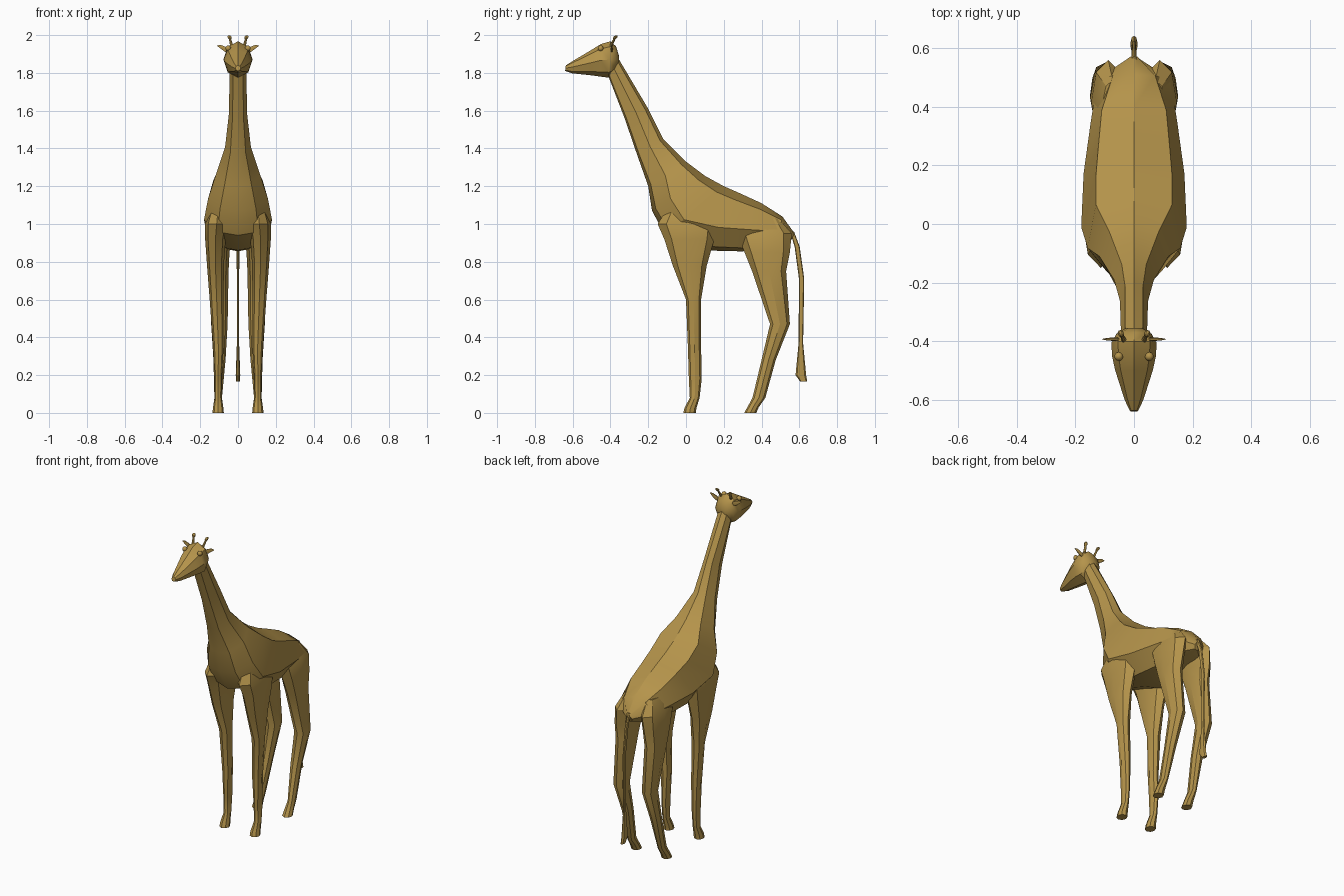
import bpy, bmesh, math
from mathutils import Vector

cube = bpy.data.objects.get("Cube")
if cube:
    bpy.data.objects.remove(cube, do_unlink=True)

# Single tan colour
tan = bpy.data.materials.new("golden_tan")
tan.use_nodes = True
tan.diffuse_color = (0.46, 0.295, 0.07, 1)
bsdf = tan.node_tree.nodes["Principled BSDF"]
bsdf.inputs["Base Color"].default_value = tan.diffuse_color
bsdf.inputs["Roughness"].default_value = 0.9


def loft(name, rings, smooth=30):
    """Skin a list of equal point rings and cap both ends."""
    bm = bmesh.new()
    rows = [[bm.verts.new(p) for p in ring] for ring in rings]
    n = len(rows[0])
    for a, b in zip(rows, rows[1:]):
        for i in range(n):
            j = (i + 1) % n
            bm.faces.new((a[i], a[j], b[j], b[i]))
    bm.faces.new(rows[0])
    bm.faces.new(rows[-1])
    bmesh.ops.recalc_face_normals(bm, faces=bm.faces)
    mesh = bpy.data.meshes.new(name)
    bm.to_mesh(mesh)
    bm.free()
    mesh.materials.append(tan)
    obj = bpy.data.objects.new(name, mesh)
    bpy.context.collection.objects.link(obj)
    bpy.ops.object.select_all(action='DESELECT')
    obj.select_set(True)
    bpy.context.view_layer.objects.active = obj
    bpy.ops.object.shade_smooth_by_angle(angle=math.radians(smooth))
    return obj


def oval(centre, u, v, n=8):
    """Ring of n points around centre, spanned by half-axes u and v."""
    c, u, v = Vector(centre), Vector(u), Vector(v)
    return [c + u * math.cos(2 * math.pi * i / n) + v * math.sin(2 * math.pi * i / n)
            for i in range(n)]


def limb_ring(z, y0, y1, x0, x1, tilt=0.0):
    """Level ring filling a y and x range; tilt raises the rear edge."""
    return oval(((x0 + x1) / 2, (y0 + y1) / 2, z),
                (0, (y1 - y0) / 2, tilt), ((x1 - x0) / 2, 0, 0))


def mirrored(rings):
    return [[(-p[0], p[1], p[2]) for p in ring] for ring in rings]


def pair(name, rings, smooth=30):
    loft("left_" + name, rings, smooth)
    loft("right_" + name, mirrored(rings), smooth)


# Body and neck: back point, underside point, back half-width, side half-width, side level
def body_ring(ty, tz, by, bz, t, w, s):
    top, low = Vector((0, ty, tz)), Vector((0, by, bz))
    half = [(t, 0.12), (w, s), (w * 0.6, 0.93)]
    right = [top.lerp(low, f) + Vector((x, 0, 0)) for x, f in half]
    left = [Vector((-p.x, p.y, p.z)) for p in reversed(right)]
    return [top] + right + [low] + left


loft("body_and_neck", [body_ring(*r) for r in (
    (-.36, 1.88, -.41, 1.78, .030, .044, .5),
    (-.20, 1.61, -.325, 1.56, .030, .048, .5),
    (-.12, 1.45, -.26, 1.37, .042, .068, .5),
    (0, 1.33, -.20, 1.20, .085, .118, .55),
    (.10, 1.255, -.18, 1.07, .130, .158, .65),
    (.20, 1.20, -.11, .94, .130, .180, .68),
    (.28, 1.165, .10, .86, .122, .172, .60),
    (.40, 1.11, .30, .855, .110, .148, .55),
    (.51, 1.04, .48, .88, .072, .125, .50),
    (.575, .95, .55, .90, .010, .020, .50))])

# Legs: height, front, rear, inner side, outer side
pair("front_leg", [limb_ring(*r) for r in (
    (1.08, -.10, .10, .06, .150),
    (1.00, -.15, .165, .05, .176),
    (.92, -.115, .15, .065, .174),
    (.78, -.07, .11, .075, .164),
    (.60, 0, .08, .076, .150),
    (.35, .01, .08, .076, .132),
    (.18, .015, .083, .085, .125),
    (.08, .02, .072, .086, .124),
    (.025, -.008, .055, .077, .133),
    (0, -.014, .052, .075, .135))])

pair("hind_leg", [limb_ring(*r) for r in (
    (1.03, .36, .49, .04, .105),
    (.95, .27, .56, .03, .146),
    (.85, .31, .55, .045, .150),
    (.75, .35, .53, .05, .150),
    (.47, .445, .55, .055, .142),
    (.28, .40, .475, .066, .130),
    (.08, .352, .42, .085, .125),
    (.03, .325, .385, .078, .132),
    (0, .308, .372, .075, .135))])

# Tail with a flared tuft
loft("tail", [limb_ring(*r) for r in (
    (.96, .55, .572, -.010, .010),
    (.88, .575, .602, -.008, .008),
    (.71, .598, .626, -.006, .006),
    (.37, .596, .620, -.006, .006),
    (.20, .580, .636, -.012, .012),
    (.165, .605, .642, -.011, .011))])


# Head: station, underside, crown, half-width, lean
def head_ring(y, z0, z1, w, lean):
    return oval((0, y, (z0 + z1) / 2), (0, lean, (z1 - z0) / 2), (w, 0, 0))


loft("head", [head_ring(*r) for r in (
    (-.638, 1.81, 1.84, .014, .002),
    (-.60, 1.798, 1.865, .032, .004),
    (-.50, 1.787, 1.922, .064, 0),
    (-.45, 1.78, 1.953, .075, 0),
    (-.405, 1.775, 1.967, .077, .005),
    (-.375, 1.80, 1.94, .060, .005),
    (-.355, 1.84, 1.89, .028, 0))], 35)

# Ears, thin and pointing outwards
pair("ear", [oval((x, -.393, z), (0, .006 * k, 0), (0, 0, .016 * k), 6) for x, z, k in (
    (.045, 1.918, .7), (.070, 1.926, 1.0), (.092, 1.938, .7), (.110, 1.944, .1))])

# Horns with knobs
foot, tip = Vector((.030, -.405, 1.93)), Vector((.047, -.369, 1.998))
pair("horn", [oval(foot.lerp(tip, f), (r, 0, 0), (0, r, 0)) for f, r in (
    (0, .010), (.72, .006), (.8, .010), (.93, .010), (1, .005))])

# Eyes
for name, side in (("left_eye", 1), ("right_eye", -1)):
    bpy.ops.mesh.primitive_uv_sphere_add(segments=12, ring_count=8, radius=.015,
                                         location=(side * .052, -.452, 1.930))
    eye = bpy.context.object
    eye.name = name
    eye.data.materials.append(tan)
    bpy.ops.object.shade_smooth()
